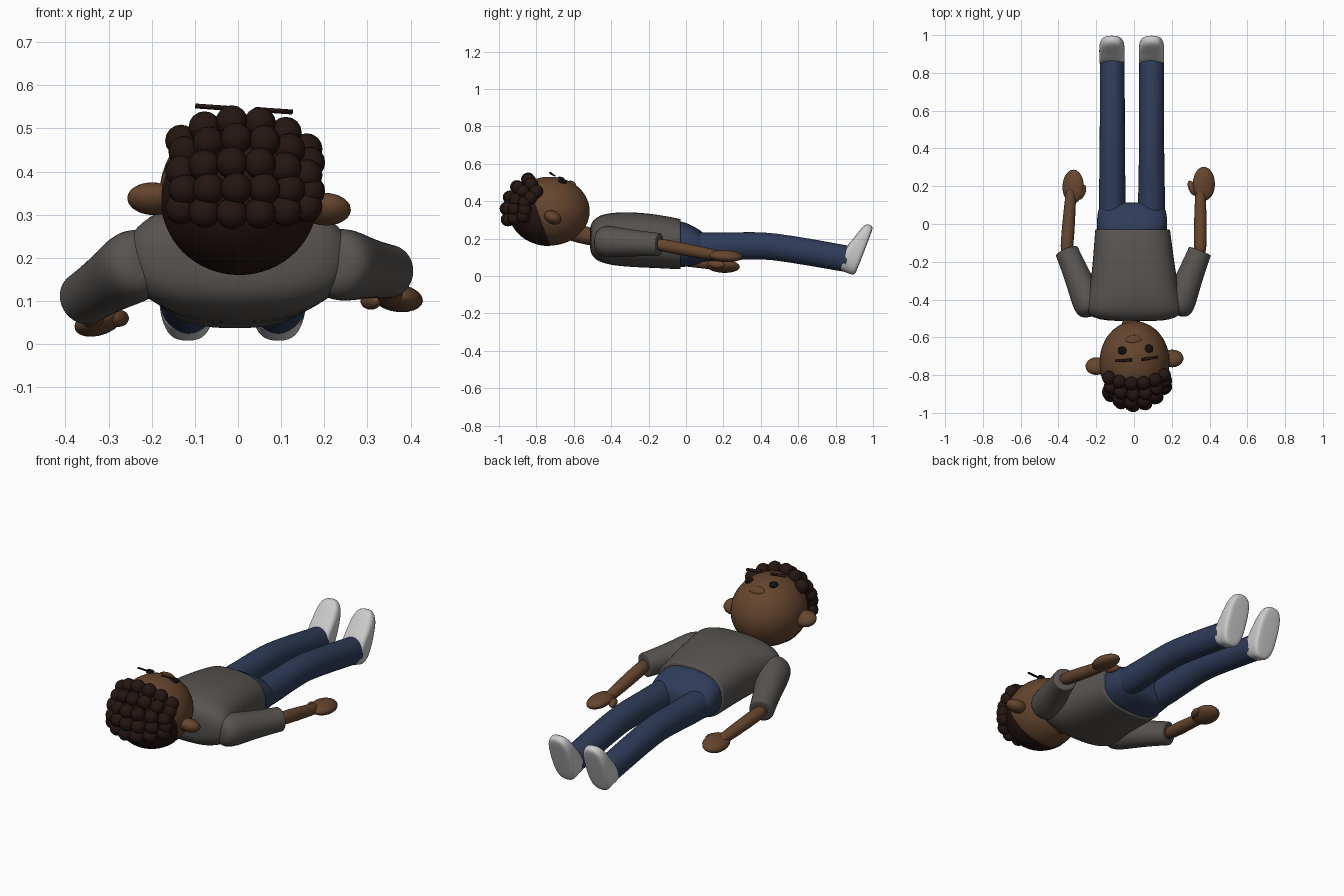
import bpy, bmesh, math
from mathutils import Vector

if "Cube" in bpy.data.objects:
    bpy.data.objects.remove(bpy.data.objects["Cube"])


def material(name, rgb):
    m = bpy.data.materials.new(name)
    m.diffuse_color = (*rgb, 1)
    m.use_nodes = True
    m.node_tree.nodes["Principled BSDF"].inputs["Base Color"].default_value = m.diffuse_color
    return m


SKIN = material("skin", (0.13, 0.06, 0.027))
HAIR = material("hair", (0.018, 0.008, 0.006))
SHIRT = material("shirt", (0.095, 0.087, 0.08))
DENIM = material("denim", (0.028, 0.045, 0.1))
BLACK = material("black", (0.005, 0.005, 0.005))


def finish(name, bm, mat, subsurf=0):
    bmesh.ops.recalc_face_normals(bm, faces=bm.faces)
    for f in bm.faces:
        f.smooth = True
    me = bpy.data.meshes.new(name)
    bm.to_mesh(me)
    bm.free()
    ob = bpy.data.objects.new(name, me)
    bpy.context.collection.objects.link(ob)
    if mat:
        me.materials.append(mat)
    if subsurf:
        ob.modifiers.new("smooth", 'SUBSURF').levels = subsurf
        ob.modifiers["smooth"].render_levels = subsurf
    return ob


def loft(name, rings, mat, power=2.0, n=24):
    """rings: (centre, half-axis u, half-axis v), skinned with superellipses"""
    bm = bmesh.new()
    loops = []
    for c, u, v in rings:
        loop = []
        for i in range(n):
            a = 2 * math.pi * i / n
            cs, sn = math.cos(a), math.sin(a)
            p = math.copysign(abs(cs) ** (2 / power), cs)
            q = math.copysign(abs(sn) ** (2 / power), sn)
            loop.append(bm.verts.new(Vector(c) + Vector(u) * p + Vector(v) * q))
        loops.append(loop)
    for a, b in zip(loops, loops[1:]):
        for i in range(n):
            j = (i + 1) % n
            bm.faces.new((a[i], a[j], b[j], b[i]))
    bm.faces.new(loops[0])
    bm.faces.new(loops[-1])
    return finish(name, bm, mat, 1)


def tube(name, pts, mat, tall=1.0):
    """pts: (x, y, z, radius) along a path running roughly in y"""
    rings = []
    for i, p in enumerate(pts):
        a = Vector(pts[max(i - 1, 0)][:3])
        b = Vector(pts[min(i + 1, len(pts) - 1)][:3])
        t = (b - a).normalized()
        u = t.cross(Vector((0, 0, 1))).normalized()
        rings.append((p[:3], u * p[3], u.cross(t) * p[3] * tall))
    return loft(name, rings, mat)


def body(name, rows, mat, power):
    """rows: (y, centre x, half width, centre z, half height)"""
    return loft(name, [((cx, y, cz), (rx, 0, 0), (0, 0, rz)) for y, cx, rx, cz, rz in rows], mat, power, 32)


def ball(name, loc, radii, mat, rot=(0, 0, 0), seg=24):
    bm = bmesh.new()
    bmesh.ops.create_uvsphere(bm, u_segments=seg, v_segments=seg // 2, radius=1)
    ob = finish(name, bm, mat)
    ob.location, ob.scale = loc, radii
    ob.rotation_euler = [math.radians(r) for r in rot]
    return ob


def lerp(a, b, t):
    return tuple(p + (q - p) * t for p, q in zip(a, b))


# head, nose and neck
HC, HR = Vector((0.003, -0.73, 0.347)), Vector((0.185, 0.215, 0.184))
ball("head", HC, HR, SKIN, seg=48)
ball("nose", (0.0, -0.615, 0.488), (0.046, 0.027, 0.022), SKIN, (-20, 4, 4))
tube("neck", [(-0.015, -0.66, 0.25, 0.05), (-0.015, -0.57, 0.225, 0.048), (-0.015, -0.46, 0.2, 0.05)], SKIN)

# ears, eyes and floating eyebrows
for side, ear, eye, brow, turn in (
        ("left", (-0.197, -0.752, 0.337), (-0.063, -0.67, 0.518), (-0.055, -0.722, 0.549), 3),
        ("right", (0.202, -0.712, 0.313), (0.079, -0.66, 0.506), (0.083, -0.711, 0.541), 9)):
    ball(side + "_ear", ear, (0.06, 0.049, 0.035), SKIN, (-25, 3, 4))
    ball(side + "_eye", eye, (0.023, 0.022, 0.013), BLACK, (-12, 4, 0))
    bm = bmesh.new()
    bmesh.ops.create_cube(bm, size=1)
    bmesh.ops.scale(bm, vec=(0.088, 0.014, 0.007), verts=bm.verts)
    b = finish(side + "_eyebrow", bm, HAIR)
    b.location = brow
    b.rotation_euler = (math.radians(-20), math.radians(4), math.radians(turn))

# close-cropped hair over the back of the skull
bm = bmesh.new()
bmesh.ops.create_uvsphere(bm, u_segments=64, v_segments=32, radius=1.015)
for v in bm.verts:
    v.co = Vector(a * b for a, b in zip(v.co, HR)) + HC
bmesh.ops.bisect_plane(bm, geom=bm.verts[:] + bm.edges[:] + bm.faces[:], plane_co=(0, -0.775, 0.3),
                       plane_no=(0, 1, 0.35), clear_outer=True)
finish("hair_cap", bm, HAIR)

# rows of curls over the crown
for r, t in enumerate((60, 41, 22, 4, -13)):
    for c in range(6):
        u = math.radians(-43 + 19 * c + (3 if r % 2 else 0))
        a = math.radians(t)
        d = Vector((math.sin(u), -math.cos(u) * math.cos(a), math.cos(u) * math.sin(a)))
        pos = HC + Vector(p * q * 1.07 for p, q in zip(d, HR))
        ball("curl", pos, (0.037, 0.037, 0.037), HAIR, seg=16)

# shirt body
body("shirt", [(-0.514, 0.01, 0.10, 0.2, 0.045), (-0.508, 0.005, 0.19, 0.2, 0.085),
               (-0.48, 0, 0.25, 0.2, 0.115), (-0.44, 0, 0.265, 0.2, 0.132),
               (-0.38, 0, 0.243, 0.198, 0.143), (-0.28, 0, 0.226, 0.195, 0.148),
               (-0.15, -0.004, 0.211, 0.186, 0.144), (-0.04, -0.007, 0.2, 0.172, 0.136),
               (-0.03, -0.007, 0.199, 0.171, 0.135), (-0.027, -0.007, 0.196, 0.171, 0.132)], SHIRT, 2.5)

# sleeves, forearms and hands
for side, s, cuff, wrist, hand, thumb, tilt in (
        ("left", -1, (-0.357, -0.142, 0.105), (-0.335, 0.15, 0.063), (-0.322, 0.198, 0.053), (-0.277, 0.168, 0.06), -18),
        ("right", 1, (0.35, -0.142, 0.168), (0.352, 0.15, 0.113), (0.37, 0.213, 0.107), (0.308, 0.19, 0.1), 8)):
    sh = (s * 0.235, -0.43, 0.185)
    path = [(-0.17, 0.03), (-0.14, 0.06), (-0.07, 0.082), (0.1, 0.086), (0.4, 0.074),
            (0.75, 0.066), (0.97, 0.063), (0.99, 0.063), (1.0, 0.061)]
    tube(side + "_sleeve", [(*lerp(sh, cuff, t), r) for t, r in path], SHIRT)
    tube(side + "_forearm", [(*lerp(cuff, wrist, t), r) for t, r in
                             ((-0.15, 0.034), (0.3, 0.035), (0.7, 0.032), (1.0, 0.029), (1.15, 0.025))], SKIN)
    ball(side + "_hand", hand, (0.059, 0.09, 0.032), SKIN, (-3, tilt, 0))
    ball(side + "_thumb", thumb, (0.02, 0.042, 0.02), SKIN, (0, 0, s * 22))

# trousers
body("hips", [(-0.07, -0.01, 0.18, 0.17, 0.12), (-0.03, -0.01, 0.187, 0.17, 0.126),
              (0.02, -0.01, 0.187, 0.166, 0.112), (0.07, -0.011, 0.182, 0.157, 0.093),
              (0.105, -0.011, 0.165, 0.152, 0.07), (0.115, -0.011, 0.13, 0.152, 0.04)], DENIM, 2.5)
for side, x in (("left", -0.115), ("right", 0.093)):
    tube(side + "_leg", [(x, -0.01, 0.16, 0.068), (x, 0.08, 0.155, 0.074), (x, 0.2, 0.157, 0.07),
                         (x, 0.36, 0.164, 0.068), (x, 0.46, 0.16, 0.067), (x, 0.65, 0.13, 0.067),
                         (x, 0.85, 0.094, 0.066), (x, 0.862, 0.092, 0.066), (x, 0.866, 0.091, 0.064)], DENIM, 1.08)

# shoes, toes pointing up: rows are (height above sole, heel, toe, half width)
D, UP = Vector((0, 0.36, 0.933)), Vector((0, -0.933, 0.36))
for side, x in (("left", -0.117), ("right", 0.093)):
    rings = []
    for h, a, b, w in ((0, 0.03, 0.25, 0.045), (0.002, 0.01, 0.275, 0.058), (0.012, 0, 0.287, 0.067),
                       (0.04, 0, 0.287, 0.068), (0.055, 0, 0.265, 0.067), (0.07, 0, 0.215, 0.067),
                       (0.085, 0.002, 0.165, 0.066), (0.097, 0.01, 0.145, 0.06)):
        c = Vector((x, 0.902, 0)) + D * (a + b) / 2 + UP * h
        rings.append((c, D * (b - a) / 2, Vector((w, 0, 0))))
    loft(side + "_shoe", rings, None, 2.8)
